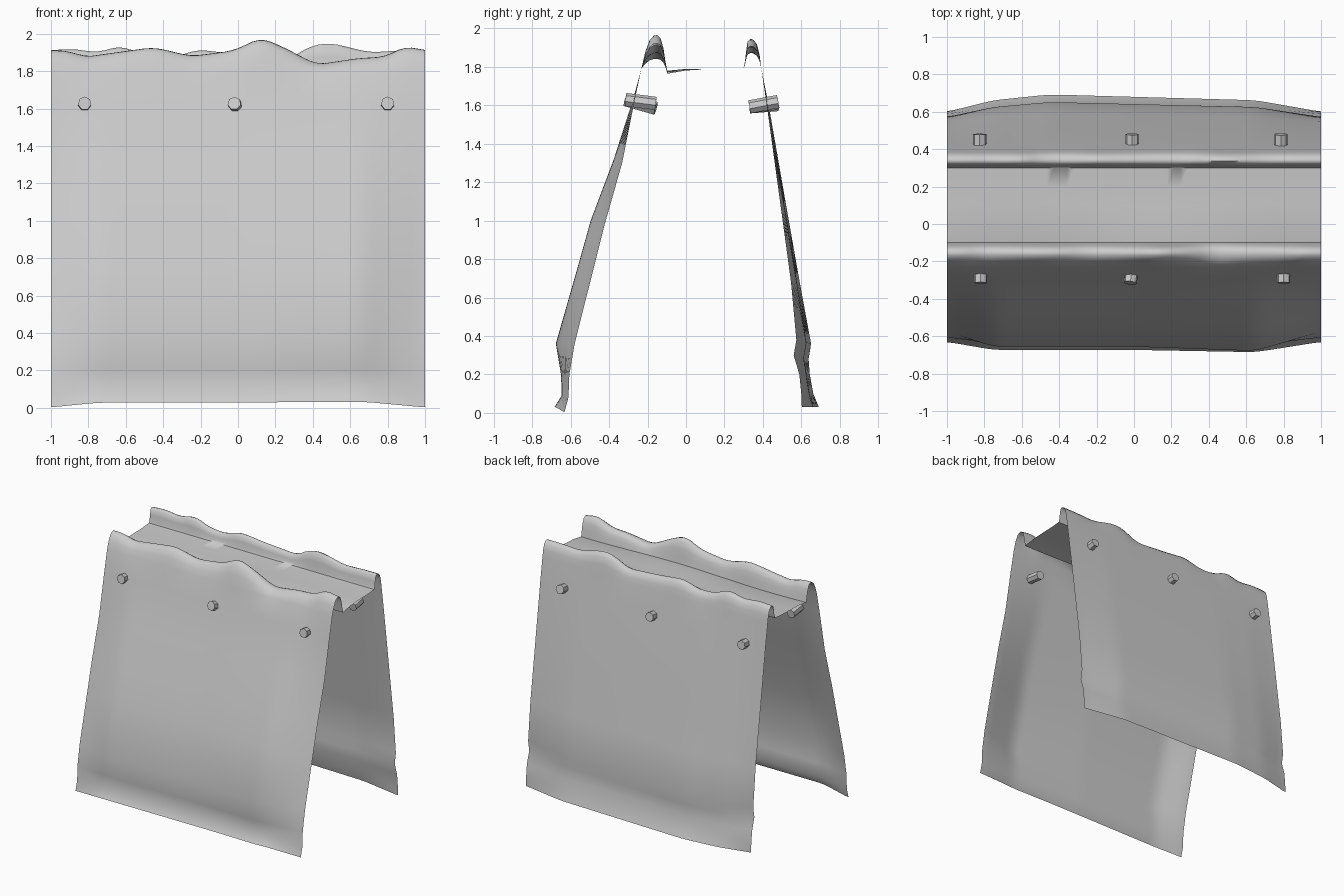
import bpy, bmesh, math
from mathutils import Vector

if "Cube" in bpy.data.objects:
    bpy.data.objects.remove(bpy.data.objects["Cube"])


def lerp_table(table, x):
    for (x0, v0), (x1, v1) in zip(table, table[1:]):
        if x <= x1:
            return v0 + (v1 - v0) * (x - x0) / (x1 - x0)
    return table[-1][1]


def soft(table, x):
    return sum(lerp_table(table, min(1, max(-1, x + d))) for d in (-0.04, 0, 0.04)) / 3


# Side panel profiles (y, z) at the open ends and at mid-length
FRONT_END = [(-.63, .002), (-.61, .08), (-.605, .2), (-.575, .36), (-.48, .74), (-.42, .98), (-.33, 1.3), (-.268, 1.62)]
FRONT_MID = [(-.678, .03), (-.642, .09), (-.645, .2), (-.665, .36), (-.553, .76), (-.487, 1.0), (-.37, 1.32), (-.275, 1.63)]
BACK_END = [(.6, .03), (.598, .1), (.588, .2), (.558, .3), (.572, .38), (.545, .68), (.495, 1.05), (.42, 1.6)]
BACK_MID = [(.688, .03), (.66, .1), (.642, .2), (.635, .28), (.648, .36), (.59, .68), (.52, 1.08), (.43, 1.6)]

# How far the panels bulge along x, and the wavy ridge heights
FRONT_BULGE = [(-1, 0), (-.75, .9), (0, .9), (.65, 1.15), (1, 0)]
BACK_BULGE = [(-1, 0), (-.75, .7), (-.45, 1.05), (.65, .7), (1, 0)]
FRONT_RIDGE = [(-1, 1.91), (-.9, 1.91), (-.83, 1.875), (-.65, 1.9), (-.45, 1.928), (-.25, 1.88),
               (-.02, 1.91), (.12, 1.98), (.24, 1.93), (.42, 1.835), (.65, 1.87), (.78, 1.875), (.9, 1.935), (1, 1.91)]
BACK_RIDGE = [(-1, 1.91), (-.9, 1.92), (-.75, 1.9), (-.62, 1.937), (-.5, 1.88), (-.35, 1.87), (-.22, 1.915),
              (0, 1.89), (.28, 1.87), (.4, 1.94), (.5, 1.95), (.7, 1.9), (.88, 1.91), (1, 1.91)]

# Rolled ridges (y, fraction of ridge height above the shelf)
FRONT_LIP = [(-.232, .0), (-.212, .5), (-.19, .84), (-.168, .98), (-.15, 1.0), (-.132, .9), (-.117, .6), (-.108, .25)]
BACK_LIP = [(.392, .0), (.383, .45), (.37, .8), (.352, .96), (.336, 1.0), (.32, .9), (.312, .55), (.307, .25)]


def panel(end, mid, t):
    return [(a[0] + (b[0] - a[0]) * t, a[1] + (b[1] - a[1]) * min(t, 1)) for a, b in zip(end, mid)]


def lip(shape, h):
    return [(y, 1.79 + (h - 1.79) * f) for y, f in shape]


def section(x):
    front = panel(FRONT_END, FRONT_MID, soft(FRONT_BULGE, x)) + lip(FRONT_LIP, soft(FRONT_RIDGE, x))
    back = panel(BACK_END, BACK_MID, soft(BACK_BULGE, x)) + lip(BACK_LIP, soft(BACK_RIDGE, x))
    wave = .008 * math.sin(4 * x + 1)
    shelf = [(-.098, 1.772 + wave), (.0, 1.785 + wave * .5), (.1, 1.787), (.2, 1.79), (.3, 1.797)]
    return front + shelf + back[::-1]


# Draped sheet
bm = bmesh.new()
N = 56
rows = []
for i in range(N + 1):
    x = -1 + 2 * i / N
    rows.append([bm.verts.new((x, y, z)) for y, z in section(x)])
for a, b in zip(rows, rows[1:]):
    for j in range(len(a) - 1):
        bm.faces.new((a[j], b[j], b[j + 1], a[j + 1]))
me = bpy.data.meshes.new("draped_sheet")
bm.to_mesh(me)
bm.free()
sheet = bpy.data.objects.new("draped_sheet", me)
bpy.context.collection.objects.link(sheet)
bpy.context.view_layer.objects.active = sheet
sheet.select_set(True)
bpy.ops.object.shade_smooth_by_angle(angle=math.radians(60))


# Pegs through the panels
def peg(name, a, b):
    a, b = Vector(a), Vector(b)
    bpy.ops.mesh.primitive_cylinder_add(vertices=7, radius=.036, depth=(b - a).length, location=(a + b) / 2)
    o = bpy.context.object
    o.name = name
    o.rotation_euler = (b - a).to_track_quat('Z', 'Y').to_euler()


for i, (x, tilt) in enumerate([(-.82, .02), (-.02, .045), (.8, .02)]):
    peg(f"front_peg_{i + 1}", (x, -.315, 1.628), (x + .02 * (i == 1), -.157, 1.628 - tilt))
for i, x in enumerate([-.825, -.01, .785]):
    peg(f"back_peg_{i + 1}", (x, .33, 1.59), (x, .48, 1.602 + .008 * i))
